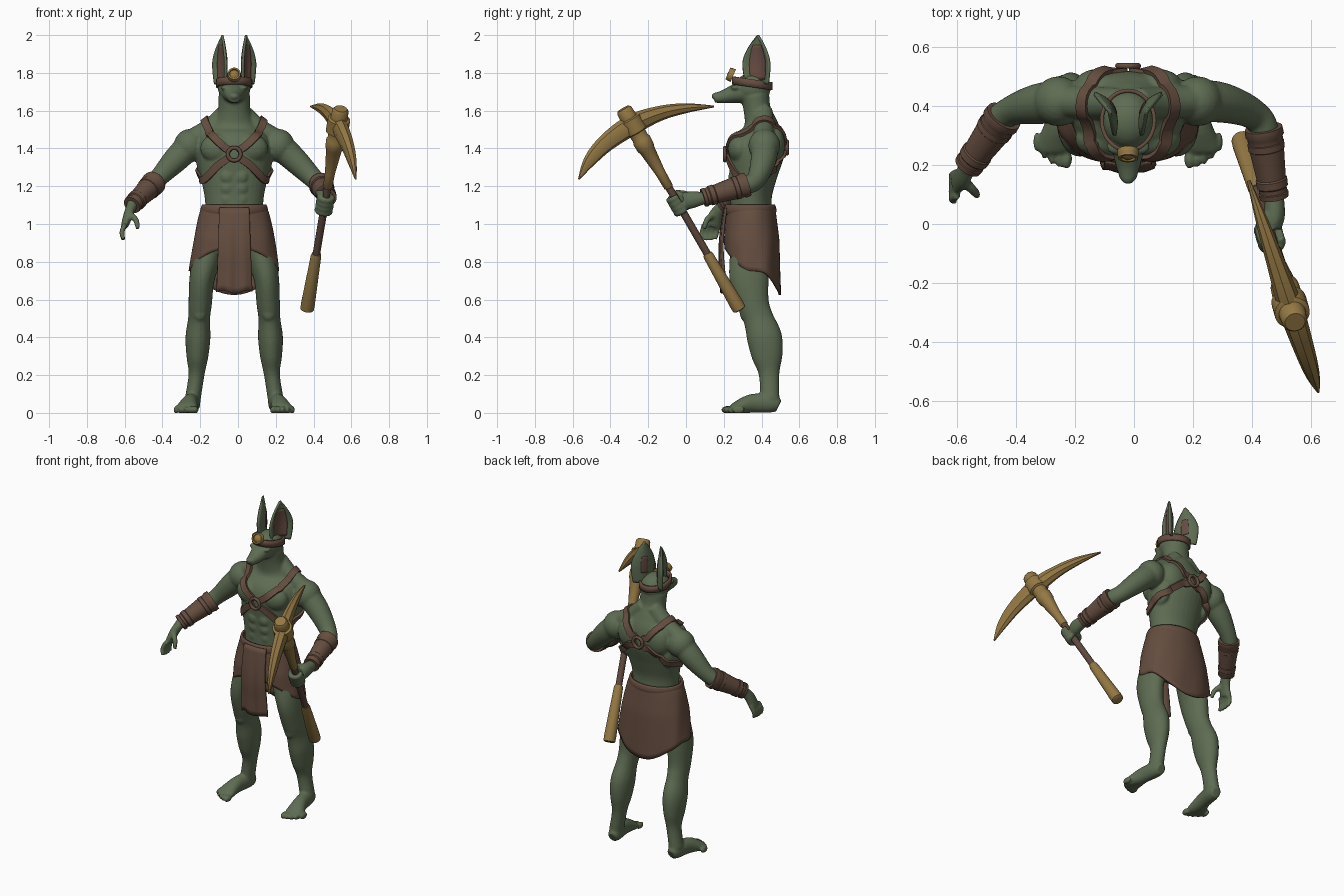
import bpy, bmesh, math
from mathutils import Vector, Matrix
from mathutils.bvhtree import BVHTree

if "Cube" in bpy.data.objects:
    bpy.data.objects.remove(bpy.data.objects["Cube"])

CX = -0.02  # body centre line


def material(name, col):
    m = bpy.data.materials.new(name)
    m.diffuse_color = (*col, 1)
    m.use_nodes = True
    m.node_tree.nodes["Principled BSDF"].inputs["Base Color"].default_value = m.diffuse_color
    return m


GREEN = material("green skin", (0.112, 0.150, 0.085))
LEATHER = material("brown leather", (0.130, 0.074, 0.050))
WOOD = material("dark wood", (0.115, 0.066, 0.047))
GOLD = material("dull gold", (0.30, 0.19, 0.058))
EARPINK = material("inner ear red brown", (0.135, 0.072, 0.055))


def finish(bm, name, mat, angle=40):
    bmesh.ops.recalc_face_normals(bm, faces=bm.faces)
    me = bpy.data.meshes.new(name)
    bm.to_mesh(me)
    bm.free()
    ob = bpy.data.objects.new(name, me)
    bpy.context.collection.objects.link(ob)
    me.materials.append(mat)
    bpy.ops.object.select_all(action='DESELECT')
    bpy.context.view_layer.objects.active = ob
    ob.select_set(True)
    bpy.ops.object.shade_smooth_by_angle(angle=math.radians(angle))
    return ob


def curve(pts, n=5):
    """Catmull-Rom through tuples of any length."""
    out, P = [], [pts[0]] + list(pts) + [pts[-1]]
    for i in range(1, len(P) - 2):
        for k in range(n):
            t = k / n
            out.append([0.5 * (2 * b + (c - a) * t + (2 * a - 5 * b + 4 * c - d) * t * t
                        + (3 * b - a - 3 * c + d) * t ** 3)
                        for a, b, c, d in zip(P[i - 1], P[i], P[i + 1], P[i + 2])])
    return out + [list(pts[-1])]


def tube(bm, pts, ref=(0, 1, 0), n=20, sub=5):
    """Loft of ellipses (x, y, z, a, b); b lies along ref."""
    pts = [p if len(p) == 5 else (*p, p[3]) for p in pts]
    P, ref, rings = curve(pts, sub), Vector(ref), []
    for i, p in enumerate(P):
        t = (Vector(P[min(i + 1, len(P) - 1)][:3]) - Vector(P[max(i - 1, 0)][:3])).normalized()
        u = ref.cross(t).normalized()
        v = t.cross(u)
        rings.append([bm.verts.new(Vector(p[:3]) + u * p[3] * math.cos(k * math.tau / n)
                      + v * p[4] * math.sin(k * math.tau / n)) for k in range(n)])
    for r, s in zip(rings, rings[1:]):
        for k in range(n):
            bm.faces.new((r[k], r[(k + 1) % n], s[(k + 1) % n], s[k]))
    bm.faces.new(rings[0])
    bm.faces.new(rings[-1])


def blob(bm, c, r):
    bmesh.ops.create_uvsphere(bm, u_segments=20, v_segments=12, radius=1,
                              matrix=Matrix.Translation(c) @ Matrix.Diagonal((*r, 1)))


def lathe(name, p0, p1, prof, mat, n=24):
    """Turned part along p0-p1 from (fraction, radius) pairs."""
    bm, p0, d = bmesh.new(), Vector(p0), Vector(p1) - Vector(p0)
    u = d.cross(Vector((1, 0, 0.1))).normalized()
    v = d.normalized().cross(u)
    R = [[bm.verts.new(p0 + d * t + (u * math.cos(k * math.tau / n) + v * math.sin(k * math.tau / n)) * r)
          for k in range(n)] for t, r in prof]
    for r, s in zip(R, R[1:]):
        for k in range(n):
            bm.faces.new((r[k], r[(k + 1) % n], s[(k + 1) % n], s[k]))
    bm.faces.new(R[0])
    bm.faces.new(R[-1])
    return finish(bm, name, mat)


def sheet(name, fn, nu, nv, mat, thick):
    """Solid sheet from fn(u, v) with u, v in 0..1."""
    bm = bmesh.new()
    V = [[bm.verts.new(fn(i / nu, j / nv)) for i in range(nu + 1)] for j in range(nv + 1)]
    for j in range(nv):
        for i in range(nu):
            bm.faces.new((V[j][i], V[j][i + 1], V[j + 1][i + 1], V[j + 1][i]))
    bmesh.ops.remove_doubles(bm, verts=bm.verts, dist=1e-5)
    ob = finish(bm, name, mat, 60)
    mod = ob.modifiers.new("thickness", 'SOLIDIFY')
    mod.thickness, mod.offset = thick, 0
    return ob


# Pickaxe axis
A, B = Vector((0.365, 0.285, 0.545)), Vector((0.535, -0.30, 1.555))
S = (B - A).normalized()

# Body: overlapping volumes fused by a voxel remesh
bm = bmesh.new()
tube(bm, [(CX, .35, .88, .14, .10), (CX, .345, 1.05, .15, .11), (CX, .345, 1.15, .158, .11),
          (CX, .355, 1.25, .178, .125), (CX, .372, 1.38, .195, .148), (CX, .395, 1.47, .175, .122),
          (CX, .395, 1.53, .115, .09), (CX, .378, 1.60, .086, .072), (CX, .365, 1.68, .084, .076)], n=32)
blob(bm, (CX, .352, 1.72), (.087, .098, .08))
tube(bm, [(CX, .35, 1.70, .08, .065), (CX, .27, 1.692, .06, .052), (CX, .20, 1.674, .042, .036),
          (CX, .15, 1.668, .028, .026)], ref=(0, 0, 1))
blob(bm, (CX, .148, 1.676), (.02, .014, .016))
for s in (-1, 1):
    X = lambda x: CX + s * x
    blob(bm, (X(.045), .262, 1.722), (.028, .026, .014))      # brow
    blob(bm, (X(.085), .288, 1.40), (.095, .066, .08))        # chest
    blob(bm, (X(.1), .465, 1.42), (.085, .06, .1))            # shoulder blade
    blob(bm, (X(.15), .40, 1.33), (.05, .08, .1))             # flank
    blob(bm, (X(.235), .415, 1.415), (.085, .085, .088))      # shoulder cap
    tube(bm, [(X(.03), .41, 1.60, .05), (X(.12), .41, 1.51, .055), (X(.22), .415, 1.45, .055)])
    for z in (1.13, 1.19, 1.25):
        blob(bm, (X(.036), .254 - (z - 1.13) * .08, z), (.036, .02, .035))
    tube(bm, [(X(.105), .345, .95, .075, .10), (X(.15), .335, .80, .074, .105), (X(.172), .335, .70, .066, .103),
              (X(.18), .355, .58, .062, .085),
              (X(.186), .383, .5, .058, .08), (X(.192), .415, .4, .066, .093), (X(.195), .43, .3, .058, .082),
              (X(.2), .44, .2, .042, .054), (X(.22), .443, .07, .042, .052)], n=24)
    blob(bm, (X(.182), .31, .53), (.035, .025, .045))         # knee
    tube(bm, [(X(.217), .49, .035, .03, .035), (X(.22), .45, .05, .041, .05), (X(.235), .35, .05, .043, .05),
              (X(.25), .27, .028, .058, .034), (X(.252), .245, .02, .056, .024)], ref=(0, 0, 1))
    for i in range(5):                                        # toes
        blob(bm, (X(.208 + i * .025), .22 + .0036 * i * i, .016),
             (.019 if i == 0 else .0125, .034, .021))
# arms
tube(bm, [(-.24, .415, 1.43, .075), (-.33, .405, 1.34, .068), (-.42, .38, 1.245, .05),
          (-.475, .33, 1.19, .048), (-.565, .19, 1.095, .03)])
tube(bm, [(.20, .415, 1.43, .075), (.30, .41, 1.34, .068), (.405, .37, 1.235, .052),
          (.445, .30, 1.20, .048), (.475, .08, 1.135, .032)], ref=(0.3, 0, 1))
# open hand
tube(bm, [(-.56, .195, 1.10, .028), (-.58, .16, 1.05, .026, .038), (-.60, .14, .99, .02, .042)])
for i in range(4):
    y = .175 - i * .026
    tube(bm, [(-.598, y, 1.0, .014), (-.615, y - .012, .955, .014), (-.605, y - .02, .91 + .006 * abs(i - 1.5), .011)], n=10)
tube(bm, [(-.57, .14, 1.05, .018), (-.54, .11, 1.02, .016), (-.53, .095, .975, .012)], n=10)
# gripping fist
tube(bm, [(.475, .10, 1.138, .032), (.475, .03, 1.128, .036, .046), (.468, -.01, 1.12, .03, .045)], ref=(0, 0, 1))
e1 = S.cross(Vector((1, 0, 0))).normalized()
e2 = S.cross(e1)
for i in range(4):
    c = A + S * (.615 + i * .027)
    tube(bm, [(*(c + (e1 * math.cos(a) + e2 * math.sin(a)) * .034), .016)
              for a in (k * .75 for k in range(8))], ref=S, n=10)
tube(bm, [(.44, .03, 1.15, .018), (.425, -.03, 1.165, .016), (.45, -.085, 1.165, .013)], ref=(0, 0, 1), n=10)
body = finish(bm, "body", GREEN)
mod = body.modifiers.new("fuse", 'REMESH')
mod.mode, mod.voxel_size, mod.use_smooth_shade = 'VOXEL', 0.007, True
mod = body.modifiers.new("soften", 'SMOOTH')
mod.factor, mod.iterations = 0.5, 5
me = bpy.data.meshes.new_from_object(body.evaluated_get(bpy.context.evaluated_depsgraph_get()))
body.modifiers.clear()
body.data = me
for v in me.vertices:
    v.co.z = max(v.co.z, 0)
if not me.materials:
    me.materials.append(GREEN)
tree = BVHTree.FromPolygons([v.co for v in me.vertices], [p.vertices for p in me.polygons])

# Ears: cups opening forward and outward, with coloured plates
for s in (-1, 1):
    def ear(u, v, push=0):
        u = u * 2 - 1
        w = max(.02, (.82 + .8 * v - .85 * v * v) if v < .4 else 1.004 * (1 - ((v - .4) / .6) ** 1.7))
        q = u * u - .4
        return Vector((CX + s * (.062 + .002 * v + (.034 * u + .03 * q) * w + push * .75),
                       .384 - .004 * v + (.071 * u - .02 * q) * w - push * .65, 1.74 + .26 * v))
    sheet("ear", ear, 14, 18, GREEN, .013)
    sheet("inner_ear", lambda u, v: ear(.2 + .6 * u, .1 + .7 * v, .009), 10, 12, EARPINK, .005)
    sheet("ear_back_patch", lambda u, v: ear(.36 + .3 * u, .25 + .4 * v, -.007), 8, 10, EARPINK, .004)

# Headband and medallion
def band(u, v):
    a = u * math.tau
    y = .35 + .101 * math.sin(a)
    return Vector((CX + .089 * math.cos(a), y, 1.724 + .042 * v - .15 * (y - .35)))
sheet("headband", band, 40, 2, LEATHER, .013)
lathe("medallion", (CX, .25, 1.785), (CX, .222, 1.797),
      [(0, .036), (.6, .036), (.7, .034), (1, .034), (1, .025), (.75, .023), (1.0, .013), (1.05, .003)], GOLD)

# Chest harness following the skin
def strap(name, pts, w=.02, th=.012):
    bm, P = bmesh.new(), []
    for p in curve(pts, 8):
        co, no, _, _ = tree.find_nearest(Vector(p))
        P.append((co, no))
    rings = []
    for i, (co, no) in enumerate(P):
        t = P[min(i + 1, len(P) - 1)][0] - P[max(i - 1, 0)][0]
        side = no.cross(t).normalized() * w
        rings.append([bm.verts.new(co + side * a + no * b) for a, b in ((-1, -.006), (1, -.006), (1, th), (-1, th))])
    for r, q in zip(rings, rings[1:]):
        for k in range(4):
            bm.faces.new((r[k], r[(k + 1) % 4], q[(k + 1) % 4], q[k]))
    bm.faces.new(rings[0])
    bm.faces.new(rings[-1])
    finish(bm, name, LEATHER)

for s in (-1, 1):
    X = lambda x: CX + s * x
    strap("shoulder_strap", [(X(.02), .2, 1.385), (X(.09), .2, 1.45), (X(.15), .29, 1.52), (X(.16), .40, 1.56),
                             (X(.10), .52, 1.50), (X(.02), .57, 1.42)])
    strap("side_strap", [(X(.02), .2, 1.355), (X(.09), .22, 1.31), (X(.165), .29, 1.235), (X(.2), .37, 1.25),
                         (X(.12), .5, 1.33), (X(.02), .57, 1.39)])
for y, d, z in ((-1, 1, 1.37), (2, -1, 1.405)):
    hit = tree.ray_cast(Vector((CX, y, z)), Vector((0, d, 0)))[0]
    bpy.ops.mesh.primitive_torus_add(location=(CX, hit.y - d * .018, z), rotation=(math.pi / 2, 0, 0),
                                     major_radius=.034, minor_radius=.01, major_segments=28, minor_segments=10)
    ring = bpy.context.object
    ring.name = "harness_ring"
    ring.data.materials.append(LEATHER)
    bpy.ops.object.shade_smooth()

# Kilt, belt and front flap
def kilt(u, v):
    a = u * math.tau
    f = -math.sin(a)
    hem = .75 + (.12 * f ** 1.5 if f > 0 else .125 * f * abs(f) ** 1.5)
    z = 1.09 + (hem - 1.09) * v
    k = (1.09 - z) / .34
    e = 1 - (.22 if f > 0 else .22 - .16 * abs(f)) * min(k * 2, 1)
    c, s = (math.copysign(abs(q) ** e, q) for q in (math.cos(a), math.sin(a)))
    r = 1 + .014 * k * math.sin(9 * a + 4 * v) * (1 - abs(f) * .4)
    return Vector((CX + (.163 + .07 * min(k, 1.1) ** .65) * c * r,
                   .342 + .012 * k + (.124 + .016 * min(k * 2, 1)) * s * r, z))
sheet("kilt", kilt, 96, 14, LEATHER, .012)
def belt(u, v):
    a = u * math.tau
    b = .008 * math.sin(v * math.pi)
    return Vector((CX + (.165 + b) * math.cos(a), .34 + (.125 + b) * math.sin(a), 1.045 + .055 * v))
sheet("belt", belt, 56, 5, LEATHER, .012)
def flap(u, v):
    x = (u * 2 - 1) * (.078 + .016 * v)
    y = .205 - .035 * math.sin(min(1, v * 1.4) * 1.9) + .02 * v + x * x * 1.2 + .006 * math.sin(u * 14) * v
    return Vector((CX + x, y, 1.085 - .445 * v + .008 * math.sin(u * 9) * v))
sheet("front_flap", flap, 20, 14, LEATHER, .014)

# Forearm guards
cuff = [(0, .05), (0, .064), (.1, .066), (.13, .061), (.2, .06), (.21, .063), (.3, .062), (.31, .059),
        (.72, .05), (.74, .054), (.84, .053), (.86, .048), (.92, .047), (.93, .051), (1, .049), (1, .03)]
lathe("right_forearm_guard", (-.44, .365, 1.222), (-.562, .195, 1.10), cuff, LEATHER)
lathe("left_forearm_guard", (.438, .325, 1.21), (.474, .09, 1.138), cuff, LEATHER)

# Pickaxe
lathe("pickaxe_grip", A, B, [(0, .028), (.004, .036), (.03, .037), (.28, .028), (.295, .024)], GOLD)
lathe("pickaxe_shaft", A, B, [(.27, .02), (.70, .02)], WOOD)
lathe("pickaxe_neck", A, B, [(.64, .02), (.645, .025), (.72, .027), (.84, .042), (.85, .048), (.89, .05),
                             (.9, .044), (.93, .046), (.935, .06), (1.0, .06), (1.005, .046), (1.045, .043),
                             (1.055, .034)], GOLD)
bm = bmesh.new()
tube(bm, [(.436 - .33 * y, y, z, a, b) for y, z, a, b in (
    (.147, 1.622, .006, .005), (0, 1.613, .022, .026), (-.14, 1.585, .032, .04), (-.285, 1.525, .042, .055),
    (-.42, 1.432, .035, .048), (-.51, 1.335, .024, .034), (-.567, 1.237, .005, .005))], ref=S, n=8)
finish(bm, "pickaxe_blade", GOLD, 35)
